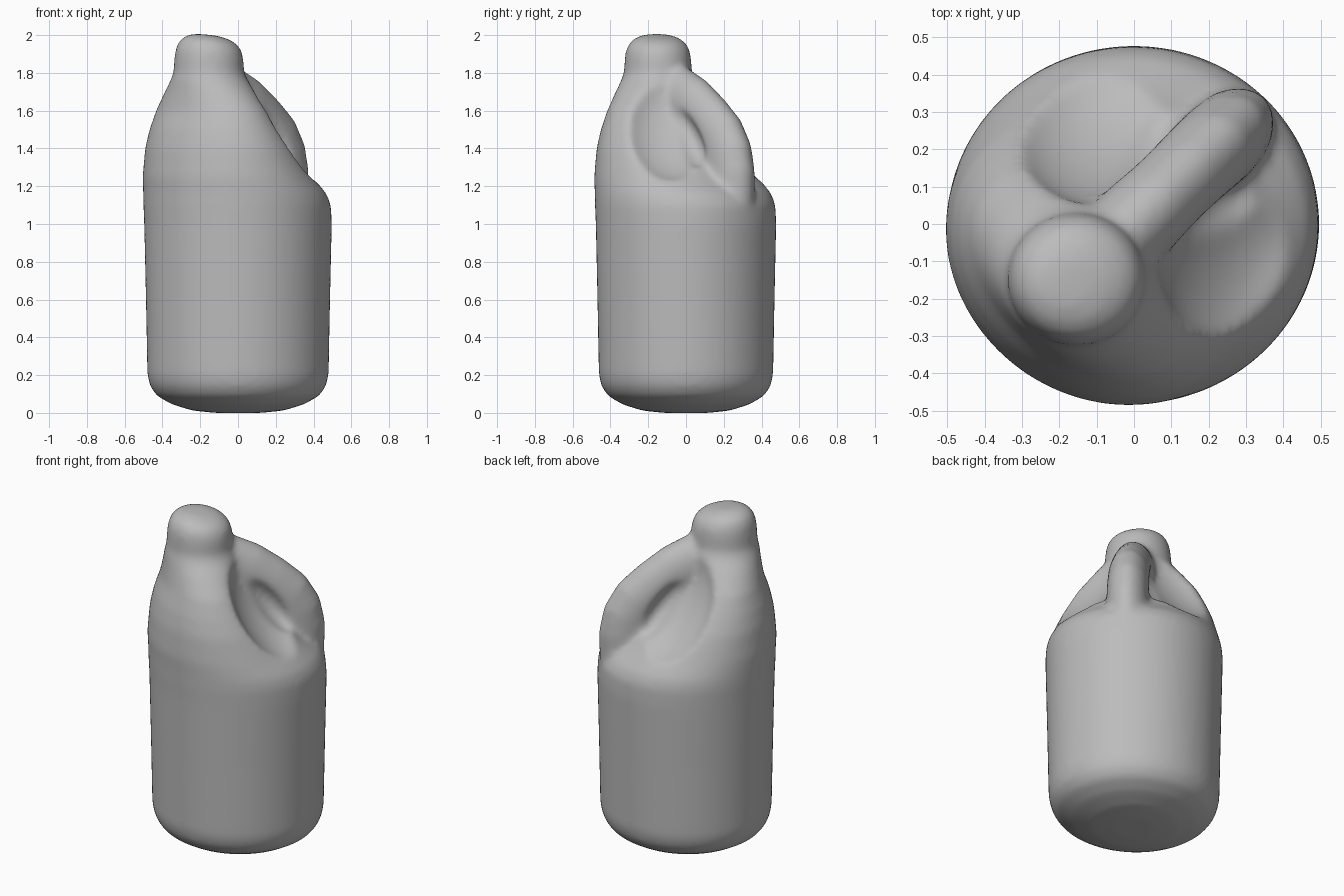
import bpy, bmesh, math
from mathutils import Vector

cube = bpy.data.objects.get("Cube")
if cube:
    bpy.data.objects.remove(cube, do_unlink=True)

# The jug is symmetric about the diagonal that carries the handle; it is slightly shallow in y
DIAG = math.radians(45)
UP = Vector((0, 0, 1))
ALONG = Vector((.707, .68, 0))
ACROSS = Vector((-.707, .68, 0))


def material(name, rgb):
    m = bpy.data.materials.new(name)
    m.use_nodes = True
    m.diffuse_color = (*rgb, 1)
    m.node_tree.nodes["Principled BSDF"].inputs["Base Color"].default_value = (*rgb, 1)
    return m


def make_object(name, bm):
    bmesh.ops.recalc_face_normals(bm, faces=bm.faces)
    mesh = bpy.data.meshes.new(name)
    bm.to_mesh(mesh)
    bm.free()
    ob = bpy.data.objects.new(name, mesh)
    bpy.context.collection.objects.link(ob)
    return ob


def loft(name, rings, sides=64):
    """Bridge elliptical rings, each a centre and two half axes, into a closed solid."""
    bm = bmesh.new()
    loops = []
    for c, ax, ay in rings:
        loops.append([bm.verts.new(c + ax * math.cos(a) + ay * math.sin(a))
                      for a in (2 * math.pi * i / sides for i in range(sides))])
    for lo, hi in zip(loops, loops[1:]):
        for i in range(sides):
            j = (i + 1) % sides
            bm.faces.new((lo[i], lo[j], hi[j], hi[i]))
    bm.faces.new(loops[0][::-1])
    bm.faces.new(loops[-1])
    return make_object(name, bm)


def ellipsoid(name, u, v, z, size, tilt, yaw=0):
    """Cutter placed by u along the handle diagonal and v across it."""
    bm = bmesh.new()
    bmesh.ops.create_icosphere(bm, subdivisions=4, radius=1)
    ob = make_object(name, bm)
    ob.scale = size
    ob.rotation_euler = (0, tilt, DIAG + yaw)
    ob.location = ALONG * u + ACROSS * v + UP * z
    ob.hide_render = True
    return ob


# Body, shoulder and cap: height, offset along the diagonal, half length, half width
profile = [(0, 0, .12, .12), (.012, 0, .24, .24), (.045, 0, .35, .35), (.09, 0, .43, .43),
           (.14, 0, .465, .465), (.2, 0, .48, .48), (.6, 0, .488, .488), (1.0, 0, .497, .497),
           (1.1, -.006, .496, .498), (1.16, -.023, .48, .492), (1.25, -.078, .43, .47),
           (1.4, -.139, .355, .43), (1.5, -.17, .302, .39), (1.6, -.194, .242, .343),
           (1.7, -.209, .212, .266), (1.76, -.216, .2, .211), (1.8, -.218, .187, .188),
           (1.87, -.218, .184, .184), (1.92, -.22, .176, .176), (1.96, -.222, .155, .155),
           (1.988, -.226, .115, .115), (2.002, -.23, .06, .06)]
rings = []
for z, u, length, width in profile:
    lean = UP * max(0, z - 1.88) * .6          # the cap top leans toward +x
    rings.append((ALONG * u + UP * z, (ALONG - lean) * length, (ACROSS + lean) * width))
body = loft("jug", rings)

# Handle: a bent ridge from the neck to the back of the shoulder, deep toward the body
path = [(-.14, 1.73), (-.04, 1.715), (.065, 1.665), (.19, 1.575), (.295, 1.485),
        (.355, 1.385), (.378, 1.27), (.375, 1.15), (.36, 1.02)]
points = [ALONG * u + UP * z for u, z in path]
rings = []
for i, p in enumerate(points):
    t = (points[min(i + 1, len(points) - 1)] - points[max(i - 1, 0)]).normalized()
    out = t.cross(ACROSS).normalized()
    rings.append((p - out * .05, ACROSS * .118, out * .167))
handle = loft("handle", rings, 32)
handle.hide_render = True
helpers = [handle]


def boolean(ob, operation):
    m = body.modifiers.new(ob.name, 'BOOLEAN')
    m.object, m.operation, m.solver = ob, operation, 'EXACT'


# Broad basins in both sides of the shoulder, then the handle, then the finger grooves
for s in (-1, 1):
    helpers.append(ellipsoid("basin_cutter", .148, s * .262, 1.53,
                             (.155, .26, .35), -.58, s * DIAG))
    boolean(helpers[-1], 'DIFFERENCE')
boolean(handle, 'UNION')
for s in (-1, 1):
    helpers.append(ellipsoid("finger_cutter", .155, s * .17, 1.47, (.07, .095, .21), -.65))
    boolean(helpers[-1], 'DIFFERENCE')

# Blend everything into one soft moulded skin
remesh = body.modifiers.new("skin", 'REMESH')
remesh.mode, remesh.voxel_size = 'VOXEL', .016
smooth = body.modifiers.new("soften", 'SMOOTH')
smooth.factor, smooth.iterations = .5, 16

bpy.context.view_layer.update()
result = bpy.data.meshes.new_from_object(
    body.evaluated_get(bpy.context.evaluated_depsgraph_get()))
body.modifiers.clear()
body.data = result
for h in helpers:
    bpy.data.objects.remove(h, do_unlink=True)

result.materials.clear()
result.materials.append(material("plain grey", (.5, .5, .5)))
for p in result.polygons:
    p.use_smooth = True
    p.material_index = 0
